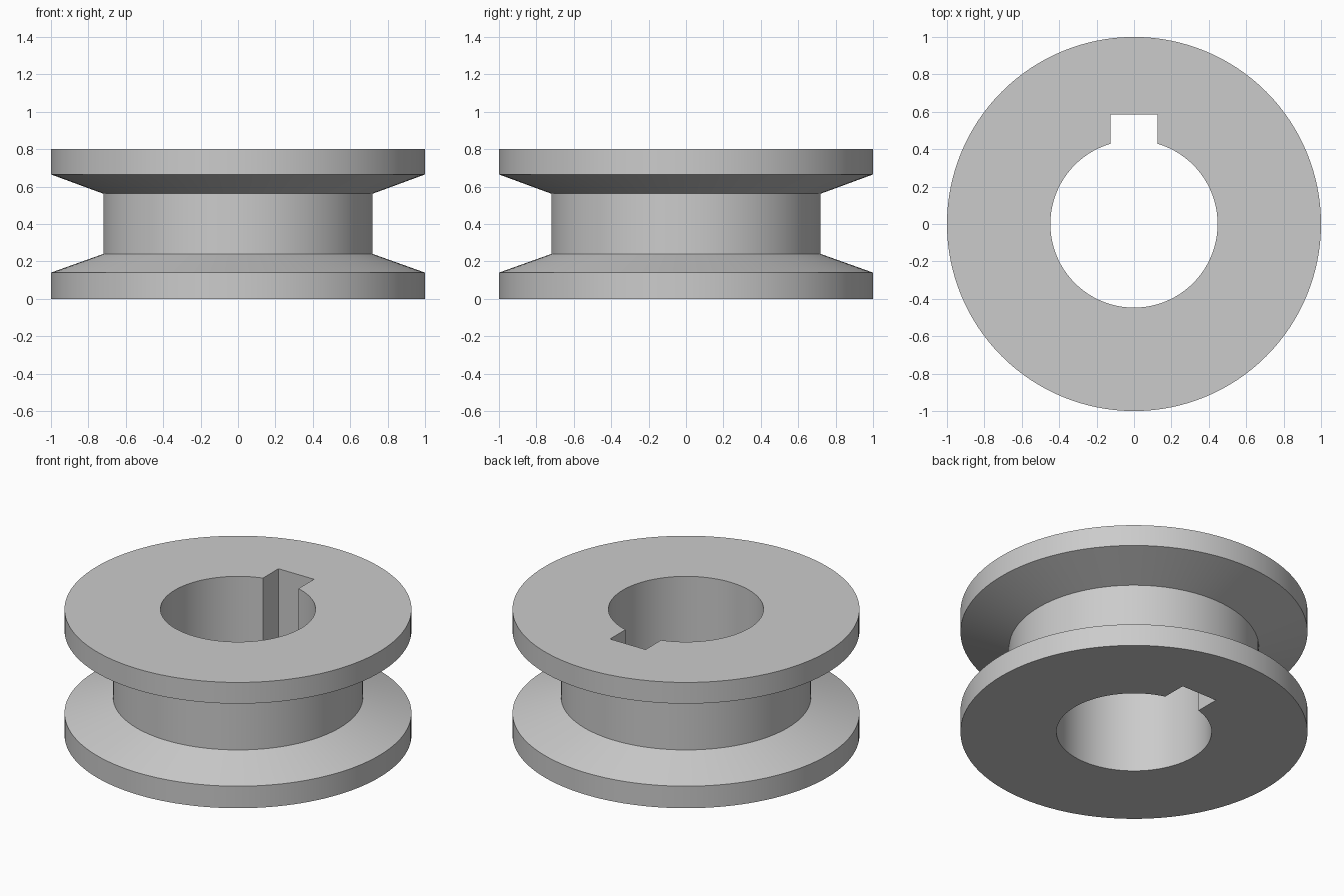
import bpy, bmesh, math

if "Cube" in bpy.data.objects:
    bpy.data.objects.remove(bpy.data.objects["Cube"])

SEGMENTS = 128
BORE = 0.447

# Single grey metal
metal = bpy.data.materials.new("grey metal")
metal.diffuse_color = (0.6, 0.6, 0.6, 1)
metal.use_nodes = True
metal.node_tree.nodes["Principled BSDF"].inputs["Base Color"].default_value = metal.diffuse_color


def lathe(name, profile):
    """Revolve a closed (radius, z) profile around the z axis."""
    bm = bmesh.new()
    rings = []
    for i in range(SEGMENTS):
        a = 2 * math.pi * i / SEGMENTS
        rings.append([bm.verts.new((r * math.cos(a), r * math.sin(a), z))
                      for r, z in profile])
    n = len(profile)
    for i in range(SEGMENTS):
        a, b = rings[i], rings[(i + 1) % SEGMENTS]
        for j in range(n):
            k = (j + 1) % n
            bm.faces.new((a[j], b[j], b[k], a[k]))
    bmesh.ops.recalc_face_normals(bm, faces=bm.faces)
    mesh = bpy.data.meshes.new(name)
    bm.to_mesh(mesh)
    bm.free()
    obj = bpy.data.objects.new(name, mesh)
    bpy.context.collection.objects.link(obj)
    mesh.materials.append(metal)
    return obj


# Grooved wheel: two rims, sloped flanks, narrow hub and a through bore
wheel = lathe("grooved_wheel", [
    (BORE, 0), (1, 0), (1, 0.14), (0.72, 0.24),
    (0.72, 0.562), (1, 0.665), (1, 0.8), (BORE, 0.8)])

# Keyway slot on the back side of the bore
bpy.ops.mesh.primitive_cube_add(size=1, location=(0, 0.4425, 0.4))
cutter = bpy.context.object
cutter.name = "keyway_cutter"
cutter.scale = (0.25, 0.285, 1.2)
cutter.data.materials.append(metal)
cutter.hide_render = True

cut = wheel.modifiers.new("keyway", 'BOOLEAN')
cut.operation = 'DIFFERENCE'
cut.solver = 'EXACT'
cut.object = cutter

bpy.ops.object.select_all(action='DESELECT')
wheel.select_set(True)
bpy.context.view_layer.objects.active = wheel
bpy.ops.object.modifier_apply(modifier=cut.name)
bpy.data.objects.remove(cutter)

# Smooth round walls, sharp corners
bpy.ops.object.shade_smooth_by_angle(angle=math.radians(15))
